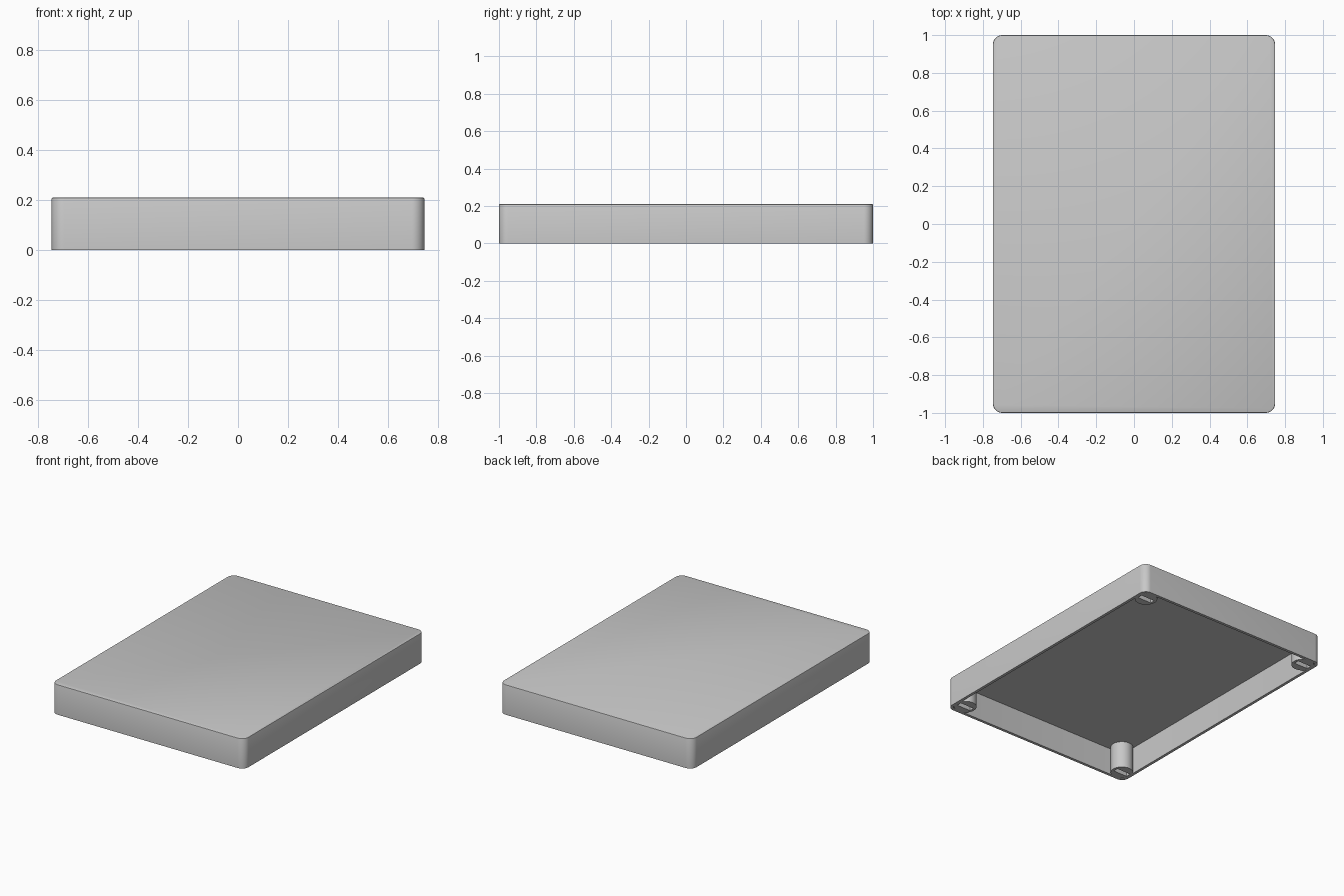
import bpy
import bmesh
from math import pi, sin, cos

if "Cube" in bpy.data.objects:
    bpy.data.objects.remove(bpy.data.objects["Cube"], do_unlink=True)

HALF_X, HALF_Y, HEIGHT = 0.747, 1.0, 0.21
WALL, ROOF, CORNER, EDGE = 0.02, 0.02, 0.05, 0.005
BOSS_X, BOSS_Y, BOSS_R = 0.665, 0.915, 0.073
SLOT_X, SLOT_Y = 0.054, 0.018

grey = bpy.data.materials.new("light grey plastic")
grey.use_nodes = True
grey.diffuse_color = (0.58, 0.58, 0.58, 1)
grey.node_tree.nodes["Principled BSDF"].inputs["Base Color"].default_value = (0.58, 0.58, 0.58, 1)


def make_object(name, bm):
    bmesh.ops.recalc_face_normals(bm, faces=bm.faces)
    mesh = bpy.data.meshes.new(name)
    bm.to_mesh(mesh)
    bm.free()
    mesh.materials.append(grey)
    obj = bpy.data.objects.new(name, mesh)
    bpy.context.collection.objects.link(obj)
    bpy.ops.object.select_all(action="DESELECT")
    obj.select_set(True)
    bpy.context.view_layer.objects.active = obj
    bpy.ops.object.shade_smooth_by_angle(angle=pi / 6)
    return obj


def rounded_loop(bm, inset, z, steps=10):
    """Vertices of a rounded rectangle, shrunk by inset, at height z."""
    r = CORNER - inset
    verts = []
    for k, (sx, sy) in enumerate(((1, 1), (-1, 1), (-1, -1), (1, -1))):
        for i in range(steps + 1):
            a = (k + i / steps) * pi / 2
            verts.append(bm.verts.new((sx * (HALF_X - CORNER) + r * cos(a),
                                       sy * (HALF_Y - CORNER) + r * sin(a), z)))
    return verts


def edge_loop(bm, points):
    verts = [bm.verts.new((x, y, 0)) for x, y in points]
    return [bm.edges.new((a, b)) for a, b in zip(verts, verts[1:] + verts[:1])]


# Hollow cover: ceiling, inner wall, rim, outer wall, softened top edge, top
bm = bmesh.new()
levels = [(WALL, HEIGHT - ROOF), (WALL, 0), (0, 0), (0, HEIGHT - EDGE),
          (EDGE * 0.3, HEIGHT - EDGE * 0.3), (EDGE, HEIGHT)]
loops = [rounded_loop(bm, inset, z) for inset, z in levels]
for low, high in zip(loops, loops[1:]):
    for i in range(len(low)):
        j = (i + 1) % len(low)
        bm.faces.new((low[i], low[j], high[j], high[i]))
bm.faces.new(loops[0])
bm.faces.new(loops[-1])
make_object("cover_shell", bm)

# Four slotted round mounting posts under the ceiling
for side, sx in (("left", 1), ("right", -1)):
    for end, sy in (("front", -1), ("back", 1)):
        bm = bmesh.new()
        ring = [(BOSS_R * cos(i * pi / 20), BOSS_R * sin(i * pi / 20)) for i in range(40)]
        slot = [(SLOT_X, SLOT_Y), (-SLOT_X, SLOT_Y), (-SLOT_X, -SLOT_Y), (SLOT_X, -SLOT_Y)]
        edges = edge_loop(bm, ring) + edge_loop(bm, slot)
        bmesh.ops.triangle_fill(bm, use_beauty=True, edges=edges, normal=(0, 0, 1))
        grown = bmesh.ops.extrude_face_region(bm, geom=bm.faces[:], use_keep_orig=True)
        top = [g for g in grown["geom"] if isinstance(g, bmesh.types.BMVert)]
        bmesh.ops.translate(bm, verts=top, vec=(0, 0, HEIGHT - ROOF + 0.005))
        post = make_object(f"{end}_{side}_post", bm)
        post.location = (sx * BOSS_X, sy * BOSS_Y, 0)
